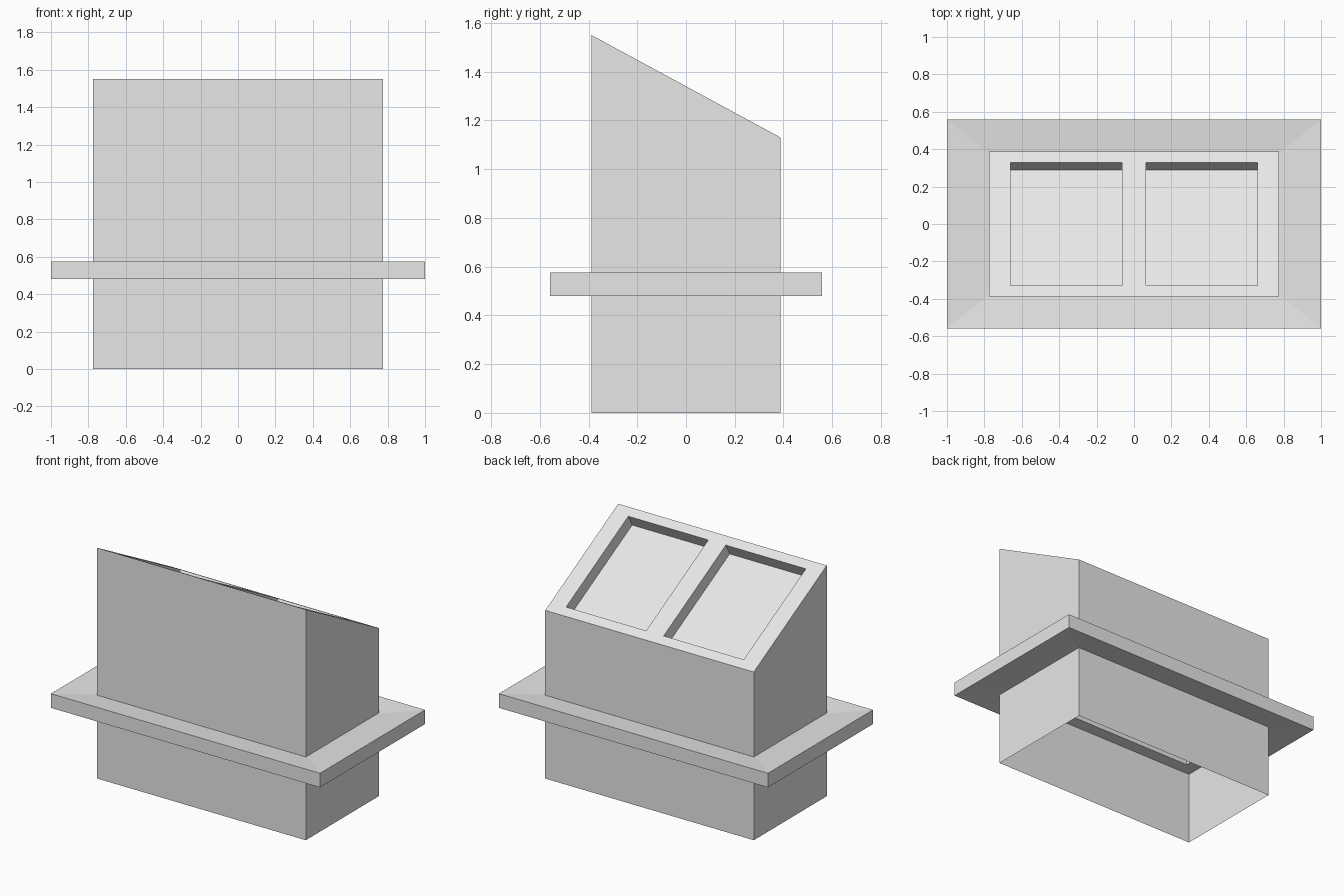
import bpy, bmesh, math

if "Cube" in bpy.data.objects:
    bpy.data.objects.remove(bpy.data.objects["Cube"])

W, D = 0.775, 0.3875            # half width and half depth of the body
Z_FRONT, Z_BACK = 1.55, 1.13    # height of the sloped top at front and back
RECESS = 0.085                  # depth of the two top panels
SLOPE = math.atan2(Z_FRONT - Z_BACK, 2 * D)

grey = bpy.data.materials.new("plain_grey")
grey.diffuse_color = (0.8, 0.8, 0.8, 1)
grey.use_nodes = True
grey.node_tree.nodes["Principled BSDF"].inputs["Base Color"].default_value = grey.diffuse_color


def finish(bm, name):
    bmesh.ops.remove_doubles(bm, verts=bm.verts, dist=1e-5)
    bmesh.ops.recalc_face_normals(bm, faces=bm.faces)
    mesh = bpy.data.meshes.new(name)
    bm.to_mesh(mesh)
    bm.free()
    mesh.materials.append(grey)
    obj = bpy.data.objects.new(name, mesh)
    bpy.context.collection.objects.link(obj)


def add_face(bm, points):
    return bm.faces.new([bm.verts.new(p) for p in points])


def rect(x, y, z):
    return [(-x, -y, z), (x, -y, z), (x, y, z), (-x, y, z)]


def top_point(x, y, depth=0.0):
    """Point on the sloped top, sunk at right angles to it."""
    z = Z_FRONT + (Z_BACK - Z_FRONT) * (y + D) / (2 * D)
    return (x, y - depth * math.sin(SLOPE), z - depth * math.cos(SLOPE))


# Body: four walls open at the bottom
bm = bmesh.new()
base = rect(W, D, 0)
for i in range(4):
    a, b = base[i], base[(i + 1) % 4]
    add_face(bm, [a, b, top_point(*b[:2]), top_point(*a[:2])])

# Sloped top: frame with two sunken panels
xs = [-W, -0.66, -0.065, 0.065, 0.66, W]
ys = [-D, -0.33, 0.33, D]
for i in range(5):
    for j in range(3):
        cell = [(xs[i], ys[j]), (xs[i + 1], ys[j]),
                (xs[i + 1], ys[j + 1]), (xs[i], ys[j + 1])]
        sunk = j == 1 and i in (1, 3)
        add_face(bm, [top_point(x, y, RECESS if sunk else 0) for x, y in cell])
        if sunk:
            for k in range(4):
                a, b = cell[k], cell[(k + 1) % 4]
                add_face(bm, [top_point(*a), top_point(*b),
                              top_point(*b, RECESS), top_point(*a, RECESS)])
finish(bm, "body")

# Collar: mitred ring, dished slightly toward the body, with an inner ledge
bm = bmesh.new()
loops = [rect(0.69, 0.31, 0.498), rect(1.0, 0.558, 0.48),
         rect(1.0, 0.558, 0.575), rect(0.69, 0.31, 0.553)]
for n in range(4):
    lo, hi = loops[n], loops[(n + 1) % 4]
    for i in range(4):
        k = (i + 1) % 4
        add_face(bm, [lo[i], lo[k], hi[k], hi[i]])
finish(bm, "collar")
